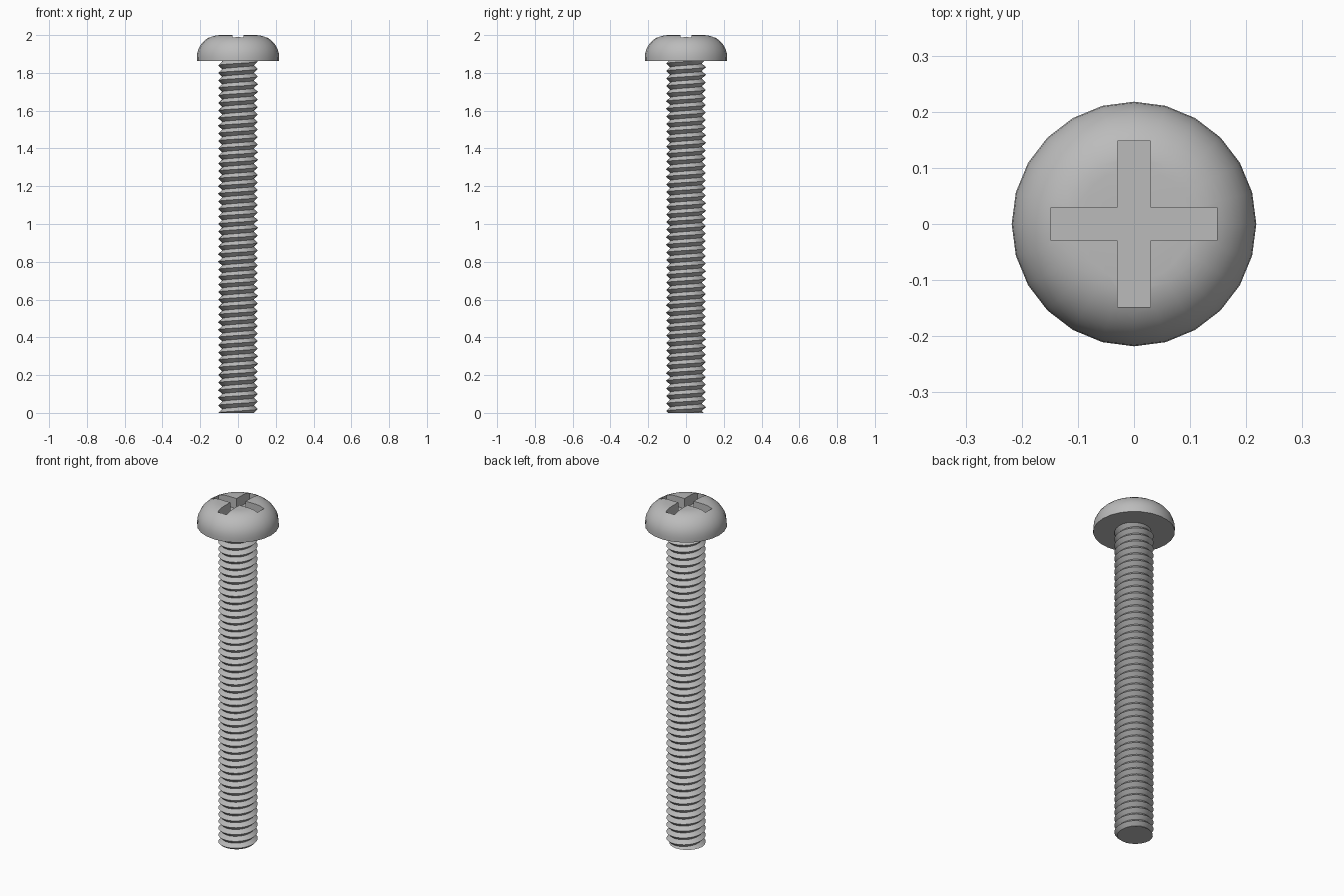
import bpy, bmesh, math
from mathutils import Vector

if "Cube" in bpy.data.objects:
    bpy.data.objects.remove(bpy.data.objects["Cube"], do_unlink=True)

SIDES = 24
HEAD_Z, TOP_Z = 1.862, 2.0
HEAD_R, ROUND_R = 0.218, 0.118
CREST_R, ROOT_R, PITCH = 0.105, 0.084, 0.04
SLOT_LEN, SLOT_W, SLOT_DEPTH = 0.295, 0.059, 0.06

steel = bpy.data.materials.new("steel_grey")
steel.use_nodes = True
colour = (0.5, 0.5, 0.5, 1)
steel.diffuse_color = colour
steel.node_tree.nodes["Principled BSDF"].inputs["Base Color"].default_value = colour


def make_object(name, bm):
    bmesh.ops.recalc_face_normals(bm, faces=bm.faces)
    mesh = bpy.data.meshes.new(name)
    bm.to_mesh(mesh)
    bm.free()
    mesh.materials.append(steel)
    obj = bpy.data.objects.new(name, mesh)
    bpy.context.collection.objects.link(obj)
    return obj


def smooth(obj):
    bpy.ops.object.select_all(action='DESELECT')
    obj.select_set(True)
    bpy.context.view_layer.objects.active = obj
    bpy.ops.object.shade_smooth_by_angle(angle=math.radians(35))


def ring_point(r, turn, z):
    a = math.tau * turn
    return Vector((r * math.cos(a), r * math.sin(a), z))


# Rounded pan head: flat underside, short rim, quarter-round shoulder, flat top
profile = [(HEAD_R, HEAD_Z)]
for i in range(10):
    a = math.pi / 2 * i / 9
    profile.append((HEAD_R - ROUND_R * (1 - math.cos(a)), TOP_Z - ROUND_R * (1 - math.sin(a))))
bm = bmesh.new()
rings = [[bm.verts.new(ring_point(r, s / SIDES, z)) for s in range(SIDES)] for r, z in profile]
for low, high in zip(rings, rings[1:]):
    for s in range(SIDES):
        t = (s + 1) % SIDES
        bm.faces.new((low[s], low[t], high[t], high[s]))
bm.faces.new(rings[0])
bm.faces.new(rings[-1])
head = make_object("screw_head", bm)

# Cross-shaped cutter for the drive slot
h, w = SLOT_LEN / 2, SLOT_W / 2
quarter = [(h, -w), (h, w), (w, w)]
outline = []
for k in range(4):
    for x, y in quarter:
        for _ in range(k):
            x, y = -y, x
        outline.append((x, y, TOP_Z - SLOT_DEPTH))
bm = bmesh.new()
base = bm.faces.new([bm.verts.new(p) for p in outline])
grown = bmesh.ops.extrude_face_region(bm, geom=[base])["geom"]
bmesh.ops.translate(bm, vec=(0, 0, 2 * SLOT_DEPTH),
                    verts=[g for g in grown if isinstance(g, bmesh.types.BMVert)])
cutter = make_object("slot_cutter", bm)
cutter.hide_render = True

# Cut the slot, keep the result and drop the cutter
cut = head.modifiers.new("drive_slot", 'BOOLEAN')
cut.operation = 'DIFFERENCE'
cut.solver = 'EXACT'
cut.object = cutter
bpy.context.view_layer.objects.active = head
bpy.ops.object.modifier_apply(modifier=cut.name)
bpy.data.objects.remove(cutter, do_unlink=True)
smooth(head)

# Threaded shaft: a right-hand helical V profile, trimmed flat at both ends
turns = int(HEAD_Z / PITCH) + 4
bm = bmesh.new()
crest, root = [], []
for i in range(turns * SIDES + 1):
    turn = i / SIDES
    z = (turn - 2) * PITCH
    root.append(bm.verts.new(ring_point(ROOT_R, turn, z)))
    crest.append(bm.verts.new(ring_point(CREST_R, turn, z + PITCH / 2)))
for i in range(len(root) - 1):
    bm.faces.new((root[i], root[i + 1], crest[i + 1], crest[i]))
    if i + SIDES + 1 < len(root):
        j = i + SIDES
        bm.faces.new((crest[i], crest[i + 1], root[j + 1], root[j]))
for z, direction in ((0, -1), (HEAD_Z + 0.005, 1)):
    bmesh.ops.bisect_plane(bm, geom=bm.verts[:] + bm.edges[:] + bm.faces[:],
                           plane_co=(0, 0, z), plane_no=(0, 0, direction), clear_outer=True)
    rim = [e for e in bm.edges if e.is_boundary and all(abs(v.co.z - z) < 1e-4 for v in e.verts)]
    bmesh.ops.holes_fill(bm, edges=rim, sides=0)
shaft = make_object("threaded_shaft", bm)
smooth(shaft)
